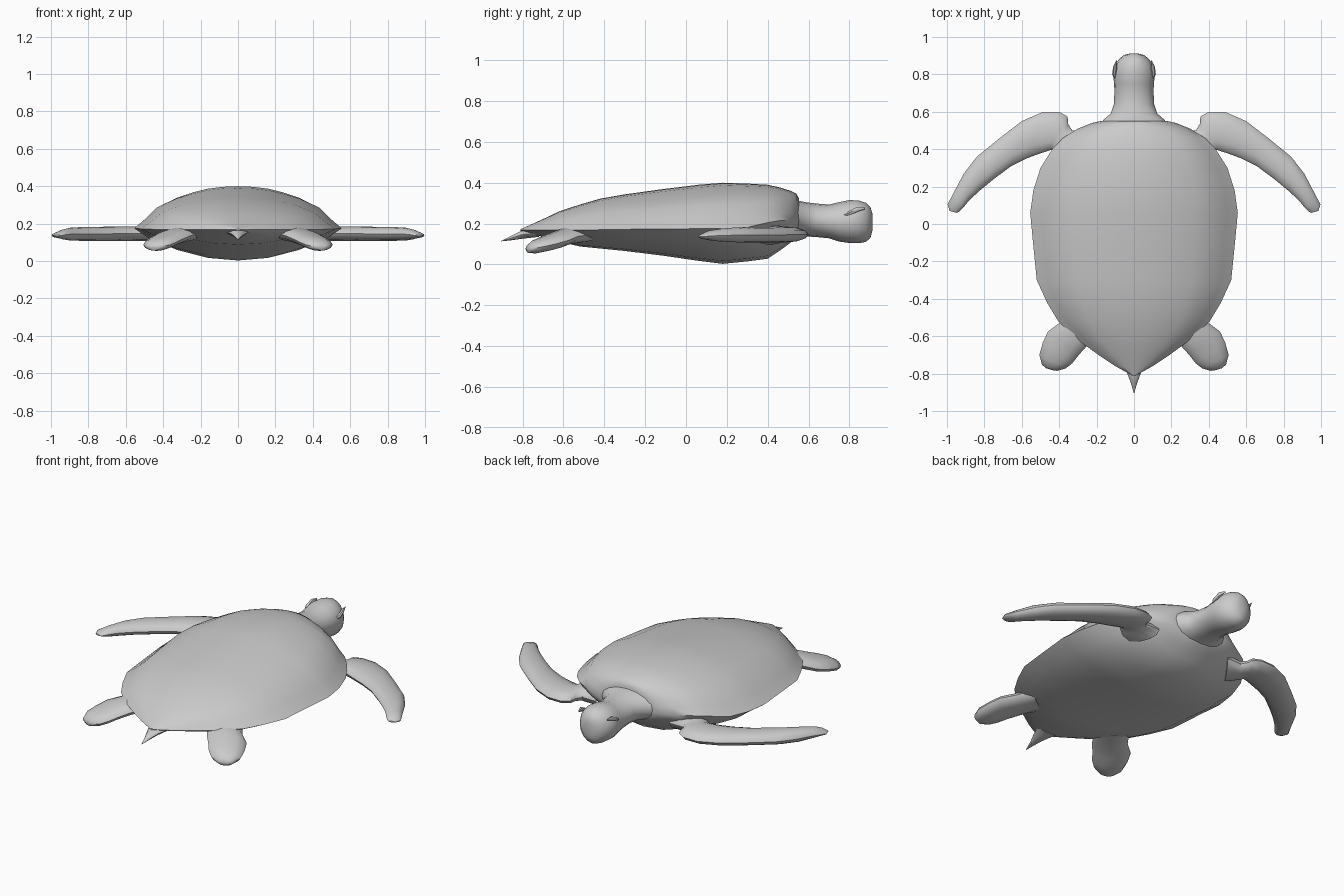
import bpy, bmesh, math
from mathutils import Vector

grey = bpy.data.materials.new("plain_grey")
grey.diffuse_color = (0.6, 0.6, 0.6, 1)


def loft(name, rings, mirror=False, angle=40):
    """Skin a list of equal-sized closed rings and cap both ends."""
    bm = bmesh.new()
    rows = [[bm.verts.new(p) for p in ring] for ring in rings]
    n = len(rows[0])
    for a, b in zip(rows, rows[1:]):
        for i in range(n):
            j = (i + 1) % n
            bm.faces.new((a[i], a[j], b[j], b[i]))
    bm.faces.new(rows[0])
    bm.faces.new(rows[-1])
    bmesh.ops.remove_doubles(bm, verts=bm.verts, dist=0.0005)
    bmesh.ops.recalc_face_normals(bm, faces=bm.faces)
    me = bpy.data.meshes.new(name)
    bm.to_mesh(me)
    bm.free()
    ob = bpy.data.objects.new(name, me)
    bpy.context.collection.objects.link(ob)
    me.materials.append(grey)
    bpy.ops.object.select_all(action='DESELECT')
    ob.select_set(True)
    bpy.context.view_layer.objects.active = ob
    bpy.ops.object.shade_smooth_by_angle(angle=math.radians(angle))
    if mirror:
        ob.modifiers.new("mirror", 'MIRROR')
    return ob


def oval(a, b, h, n=12):
    """Oval ring spanning edge points a and b with half height h."""
    a, b = Vector(a), Vector(b)
    mid, half = (a + b) / 2, (b - a) / 2
    ring = []
    for i in range(n):
        t = 2 * math.pi * i / n
        ring.append(mid + half * math.cos(t) + Vector((0, 0, h * math.sin(t))))
    return ring


# Shell: domed back and shallow belly meeting at a sharp rim
UPPER = [(0, 1), (.15, .985), (.3, .94), (.45, .85), (.6, .73), (.78, .52), (.89, .24)]
LOWER = [(0, 1), (.3, .92), (.6, .68), (.85, .36)]


def shell_ring(y, w, top, rim, low):
    right = [(u * w, rim + f * (top - rim)) for u, f in UPPER] + [(w, rim)]
    right += [(u * w, rim - f * (rim - low)) for u, f in reversed(LOWER)]
    left = [(-x, z) for x, z in reversed(right[1:-1])]
    return [(x, y, z) for x, z in right + left]


# y, half width, top, rim, bottom
SHELL = [(-.81, .01, .172, .168, .163), (-.76, .10, .195, .168, .15),
         (-.70, .19, .222, .168, .135), (-.62, .30, .26, .168, .112),
         (-.52, .405, .293, .168, .088), (-.42, .465, .322, .17, .078),
         (-.30, .52, .343, .172, .066), (-.12, .538, .368, .174, .044),
         (.06, .555, .39, .175, .018), (.18, .538, .40, .176, .003),
         (.30, .50, .396, .182, .015), (.40, .437, .39, .205, .028),
         (.46, .38, .377, .215, .068), (.51, .30, .361, .217, .105),
         (.54, .225, .347, .217, .128), (.552, .17, .325, .217, .14)]
loft("shell", [shell_ring(*s) for s in SHELL], angle=45)

# Neck and head: y, half width, top, bottom
HEAD = [(.50, .21, .31, .13), (.56, .16, .31, .137), (.59, .125, .304, .137),
        (.64, .108, .298, .134), (.70, .105, .293, .128), (.75, .106, .305, .112),
        (.80, .113, .315, .105), (.845, .104, .313, .104), (.88, .082, .302, .11),
        (.903, .055, .28, .13), (.912, .02, .25, .165)]
loft("head", [oval((-w, y, (t + b) / 2), (w, y, (t + b) / 2), (t - b) / 2, 16)
              for y, w, t, b in HEAD])

# Brow ridges
loft("brow", [oval((.092, y, z), (x, y, z + .004), h, 6) for y, x, z, h in
              [(.77, .10, .238, .004), (.80, .117, .25, .012),
               (.84, .112, .268, .013), (.875, .094, .272, .004)]], True)

# Front flippers: leading edge, trailing edge, centre height, half height
FRONT = [((.24, .50), (.36, .32), .15, .055), ((.33, .50), (.42, .385), .15, .042),
         ((.352, .535), (.43, .40), .15, .036), ((.355, .575), (.455, .392), .15, .036),
         ((.40, .60), (.50, .378), .147, .038), ((.49, .598), (.57, .352), .146, .039),
         ((.60, .55), (.66, .307), .146, .039), ((.72, .458), (.75, .24), .145, .038),
         ((.84, .36), (.83, .174), .145, .037), ((.91, .27), (.885, .122), .144, .034),
         ((.96, .175), (.915, .085), .142, .026), ((.997, .105), (.935, .065), .138, .013),
         ((.985, .07), (.95, .06), .136, .004)]
loft("front_flipper", [oval((*a, z), (*b, z), h) for a, b, z, h in FRONT], True)

# Hind flippers: outer edge, inner edge, centre height, half height
HIND = [((.34, -.44), (.18, -.54), .15, .04), ((.40, -.53), (.25, -.65), .137, .04),
        ((.46, -.575), (.295, -.70), .118, .039), ((.488, -.635), (.33, -.745), .101, .037),
        ((.506, -.70), (.365, -.772), .087, .033), ((.492, -.752), (.41, -.785), .077, .021),
        ((.47, -.771), (.43, -.783), .074, .007)]
loft("hind_flipper", [oval((*a, z), (*b, z), h) for a, b, z, h in HIND], True)

# Pointed tail
loft("tail", [oval((-w, y, z), (w, y, z), h, 8) for y, w, z, h in
              [(-.72, .07, .155, .02), (-.80, .036, .147, .021),
               (-.85, .017, .131, .012), (-.905, .001, .114, .001)]])
